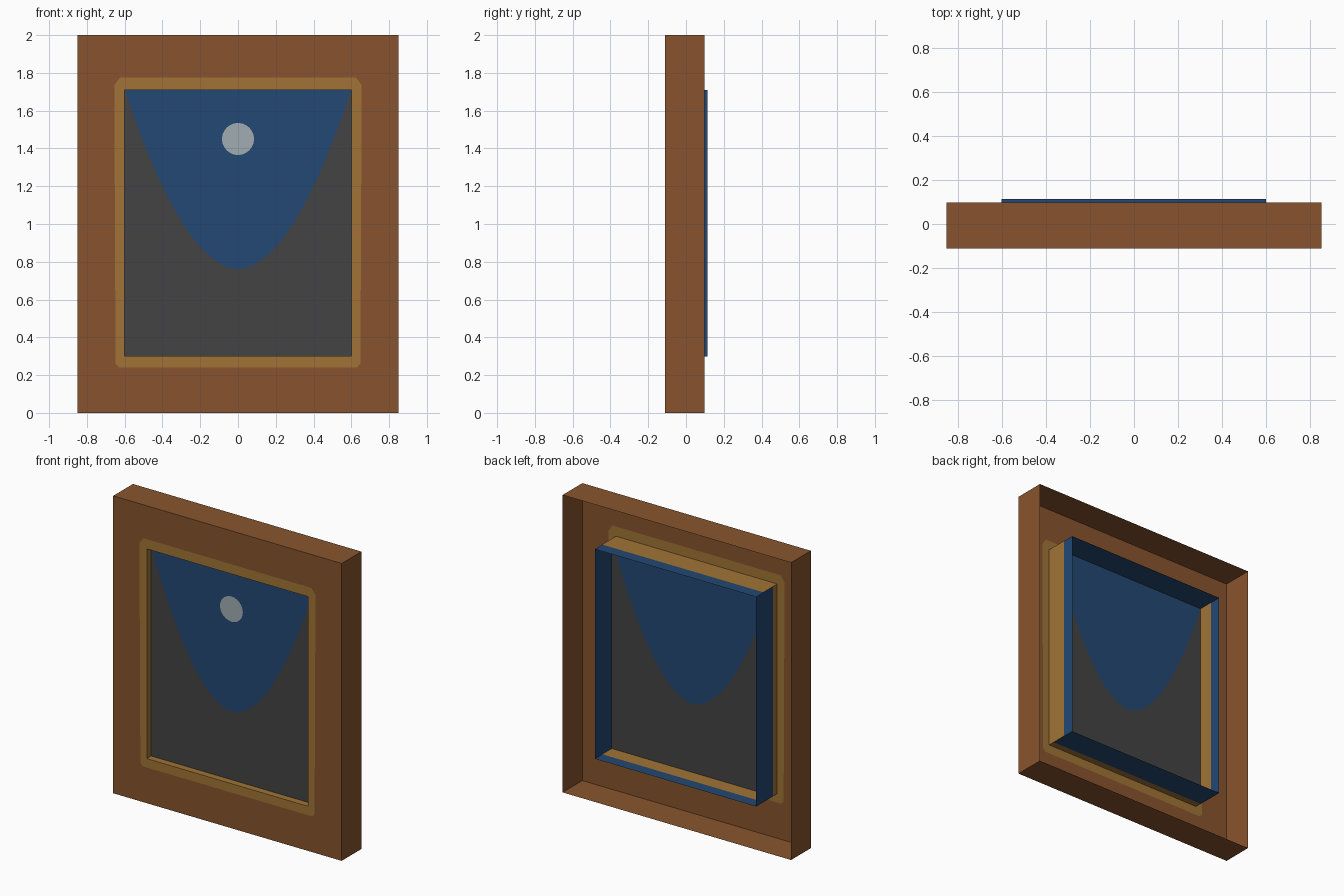
import bpy, bmesh, math

if "Cube" in bpy.data.objects:
    bpy.data.objects.remove(bpy.data.objects["Cube"])

FRONT, BACK = -0.112, 0.097      # frame depth
PANEL, REAR = -0.066, 0.113      # picture plane and rear of its tray
W, H = 0.85, 2.0                 # frame half width, height
OX, Z0, Z1 = 0.6, 0.3, 1.71      # opening


def material(name, rgb):
    m = bpy.data.materials.new(name)
    lin = [((c / 255 + 0.055) / 1.055) ** 2.4 for c in rgb]
    m.diffuse_color = (*lin, 1)
    m.use_nodes = True
    m.node_tree.nodes["Principled BSDF"].inputs["Base Color"].default_value = m.diffuse_color
    return m


brown = material("brown wood", (136, 84, 46))
gold = material("gold trim", (161, 116, 54))
blue = material("deep blue", (35, 72, 115))
grey = material("dark grey", (67, 67, 67))
pale = material("pale grey", (161, 174, 178))


def finish(name, bm, *mats):
    me = bpy.data.meshes.new(name)
    bm.to_mesh(me)
    bm.free()
    for m in mats:
        me.materials.append(m)
    ob = bpy.data.objects.new(name, me)
    bpy.context.collection.objects.link(ob)
    return ob


def rect(x, z0, z1, dx=0.0, dz=0.0):
    return [(-x + dx, z0 + dz), (x + dx, z0 + dz), (x + dx, z1 + dz), (-x + dx, z1 + dz)]


def ring(name, outer, inner, y, mat):
    """Flat sheet between two outlines, facing the front."""
    bm = bmesh.new()
    edges = []
    for loop in (outer, inner):
        vs = [bm.verts.new((x, y, z)) for x, z in loop]
        edges += [bm.edges.new((vs[i - 1], vs[i])) for i in range(len(vs))]
    bmesh.ops.triangle_fill(bm, edges=edges, use_beauty=True, normal=(0, -1, 0))
    bm.normal_update()
    for f in bm.faces:
        if f.normal.y > 0:
            f.normal_flip()
    return finish(name, bm, mat)


def tube(name, outline, ya, yb, mat):
    """Open four-sided sleeve running front to back."""
    bm = bmesh.new()
    a = [bm.verts.new((x, ya, z)) for x, z in outline]
    b = [bm.verts.new((x, yb, z)) for x, z in outline]
    for i in range(len(a)):
        bm.faces.new((a[i - 1], a[i], b[i], b[i - 1]))
    return finish(name, bm, mat)


# Hollow frame with a gold band around the opening
band = [(-0.63, 0.24), (0.63, 0.24), (0.648, 0.26), (0.655, 1.735), (0.625, 1.775),
        (-0.625, 1.775), (-0.655, 1.735), (-0.648, 0.26)]
ring("frame_front", rect(W, 0, H), band, FRONT, brown)
ring("gold_band", band, rect(OX, Z0, Z1), FRONT, gold)
tube("frame_sides", rect(W, 0, H), FRONT, BACK, brown)

# Gold reveal, and the blue tray slipped into it a hair left and down
tube("opening_reveal", rect(OX, Z0, Z1), FRONT, 0.035, gold)
tube("picture_tray", rect(OX, Z0, Z1, -0.001, -0.001), PANEL, REAR, blue)

# Picture: blue curved shape hanging from the top over dark grey
bm = bmesh.new()
N = 20
pts = []
for i in range(N + 1):
    x = -OX + 2 * OX * i / N
    pts.append((x, 0.76 + (Z1 - 0.76) * abs(x / OX) ** 1.9))
for (xa, za), (xb, zb) in zip(pts, pts[1:]):
    for idx, lo, hi in ((0, (Z0, Z0), (za, zb)), (1, (za, zb), (Z1, Z1))):
        co = [(xa, lo[0]), (xb, lo[1]), (xb, hi[1]), (xa, hi[0])]
        f = bm.faces.new([bm.verts.new((x, PANEL, z)) for x, z in co])
        f.material_index = idx
bmesh.ops.remove_doubles(bm, verts=bm.verts, dist=1e-5)
finish("picture_panel", bm, grey, blue)

# Pale disc on the front of the picture
bm = bmesh.new()
bm.faces.new([bm.verts.new((0.085 * math.cos(t), PANEL - 0.004, 1.45 + 0.085 * math.sin(t)))
              for t in (math.tau * k / 24 for k in range(24))])
finish("pale_disc", bm, pale)
